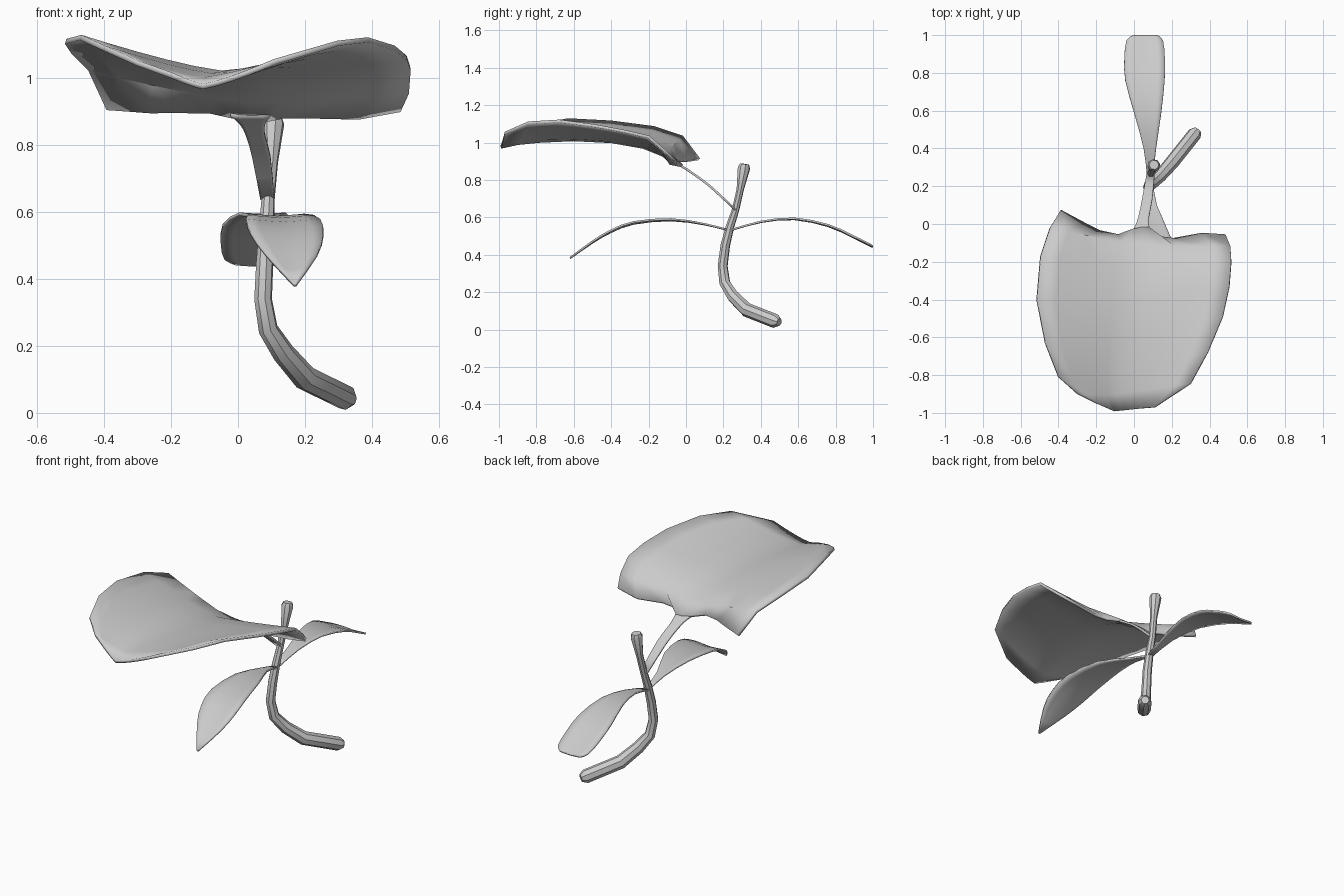
import bpy, bmesh, math
from mathutils import Vector

cube = bpy.data.objects.get("Cube")
if cube:
    bpy.data.objects.remove(cube)

grey = bpy.data.materials.new("light_grey")
grey.use_nodes = True
grey.diffuse_color = (0.6, 0.6, 0.6, 1)
grey.node_tree.nodes["Principled BSDF"].inputs["Base Color"].default_value = (0.6, 0.6, 0.6, 1)


def make_object(name, rows, closed=False):
    """Skin a list of equally long point rows; closed rows become a capped tube."""
    bm = bmesh.new()
    grid = [[bm.verts.new(p) for p in row] for row in rows]
    n = len(rows[0])
    for a, b in zip(grid, grid[1:]):
        for i in range(n if closed else n - 1):
            j = (i + 1) % n
            bm.faces.new((a[i], a[j], b[j], b[i]))
    if closed:
        bm.faces.new(grid[0])
        bm.faces.new(grid[-1])
    bmesh.ops.recalc_face_normals(bm, faces=bm.faces)
    mesh = bpy.data.meshes.new(name)
    bm.to_mesh(mesh)
    bm.free()
    mesh.materials.append(grey)
    obj = bpy.data.objects.new(name, mesh)
    bpy.context.collection.objects.link(obj)
    bpy.ops.object.select_all(action='DESELECT')
    obj.select_set(True)
    bpy.context.view_layer.objects.active = obj
    bpy.ops.object.shade_smooth_by_angle(angle=math.radians(35))
    return obj


def blade(name, rows, thickness):
    """Thin sheet with an even thickness."""
    obj = make_object(name, rows)
    mod = obj.modifiers.new("thickness", 'SOLIDIFY')
    mod.thickness = thickness
    mod.offset = 0
    return obj


def cross_row(left, mid, right, half=5, power=1.25):
    """Row from left edge over the midrib to right edge, with a soft valley."""
    left, mid, right = Vector(left), Vector(mid), Vector(right)
    row = []
    for i in range(-half, half + 1):
        s = abs(i) / half
        edge = left if i < 0 else right
        p = mid.lerp(edge, s)
        p.z = mid.z + (edge.z - mid.z) * s ** power
        row.append(p)
    return row


def smooth_path(points, steps):
    """Catmull-Rom interpolation through points of any dimension."""
    pts = [Vector(p) for p in points]
    pts = [pts[0] * 2 - pts[1]] + pts + [pts[-1] * 2 - pts[-2]]
    out = []
    for a, b, c, d in zip(pts, pts[1:], pts[2:], pts[3:]):
        for k in range(steps):
            t = k / steps
            out.append(0.5 * (2 * b + (c - a) * t + (2 * a - 5 * b + 4 * c - d) * t * t
                              + (3 * b - a - 3 * c + d) * t ** 3))
    return out + [pts[-2]]


def strip(name, stations, lift, thickness):
    """Leaf from stations of (x, y, z, half width)."""
    rows = []
    for x, y, z, w in smooth_path(stations, 2):
        w = max(w, 0.004)
        up = lift * w
        rows.append(cross_row((x - w, y, z + up), (x, y, z), (x + w, y, z + up), 3))
    return blade(name, rows, thickness)


# Stem: eight-sided tube with rounded ends (x, y, z, radius)
stem_path = [
    (0.337, 0.498, 0.039, 0.022), (0.322, 0.478, 0.045, 0.038),
    (0.20, 0.325, 0.105, 0.038), (0.135, 0.25, 0.18, 0.034),
    (0.09, 0.207, 0.25, 0.030), (0.075, 0.196, 0.34, 0.027),
    (0.08, 0.21, 0.45, 0.026), (0.085, 0.235, 0.55, 0.023),
    (0.09, 0.265, 0.64, 0.020), (0.10, 0.29, 0.75, 0.020),
    (0.105, 0.31, 0.865, 0.034), (0.106, 0.313, 0.885, 0.025),
]
rings = []
side = Vector((1, 0, 0))
for i, (x, y, z, r) in enumerate(stem_path):
    before = Vector(stem_path[max(i - 1, 0)][:3])
    after = Vector(stem_path[min(i + 1, len(stem_path) - 1)][:3])
    axis = (after - before).normalized()
    side = (side - axis * side.dot(axis)).normalized()
    other = axis.cross(side)
    angles = [math.tau * k / 8 for k in range(8)]
    rings.append([Vector((x, y, z)) + r * (side * math.cos(a) + other * math.sin(a))
                  for a in angles])
make_object("stem", rings, closed=True)

# Large leaf: wavy back margin, then rows of left edge, midrib, right edge
margin = [
    (-0.39, 0.07, 0.91), (-0.26, 0.0, 0.90), (-0.18, -0.04, 0.90),
    (-0.085, -0.06, 0.90), (-0.01, -0.03, 0.885), (0.04, -0.02, 0.875),
    (0.08, -0.02, 0.875), (0.135, -0.07, 0.885), (0.21, -0.08, 0.885),
    (0.36, -0.052, 0.882), (0.485, -0.06, 0.905),
]
spans = [
    ((-0.445, -0.02, 1.03), (0.03, -0.13, 0.935), (0.51, -0.12, 0.96)),
    ((-0.495, -0.17, 1.08), (0.01, -0.23, 0.975), (0.515, -0.20, 1.03)),
    ((-0.515, -0.40, 1.11), (-0.02, -0.40, 1.005), (0.505, -0.33, 1.06)),
    ((-0.47, -0.63, 1.122), (-0.05, -0.60, 1.015), (0.47, -0.49, 1.09)),
    ((-0.40, -0.81, 1.09), (-0.08, -0.78, 1.007), (0.39, -0.68, 1.115)),
    ((-0.30, -0.90, 1.045), (-0.10, -0.90, 0.995), (0.30, -0.845, 1.105)),
    ((-0.20, -0.95, 1.01), (-0.105, -0.99, 0.975), (0.11, -0.97, 1.05)),
]
blade("large_leaf", [margin] + [cross_row(*s) for s in spans], 0.016)

# Stalk of the large leaf
strip("large_leaf_stalk", [
    (0.037, -0.06, 0.892, 0.06), (0.043, -0.015, 0.868, 0.038),
    (0.052, 0.04, 0.832, 0.028), (0.07, 0.13, 0.765, 0.027),
    (0.088, 0.265, 0.64, 0.021)], 0.0, 0.012)

# Small pointed leaf at the front
strip("front_leaf", [
    (0.088, 0.23, 0.53, 0.012), (0.095, 0.10, 0.562, 0.026),
    (0.118, -0.08, 0.584, 0.08), (0.135, -0.28, 0.566, 0.111),
    (0.148, -0.40, 0.522, 0.107), (0.16, -0.50, 0.465, 0.076),
    (0.17, -0.62, 0.382, 0.004)], 0.08, 0.01)

# Small blunt leaf at the back
strip("back_leaf", [
    (0.085, 0.235, 0.53, 0.014), (0.084, 0.40, 0.575, 0.033),
    (0.073, 0.58, 0.59, 0.07), (0.058, 0.76, 0.553, 0.104),
    (0.056, 0.88, 0.50, 0.107), (0.057, 0.97, 0.456, 0.097),
    (0.06, 0.998, 0.441, 0.065)], 0.06, 0.01)
